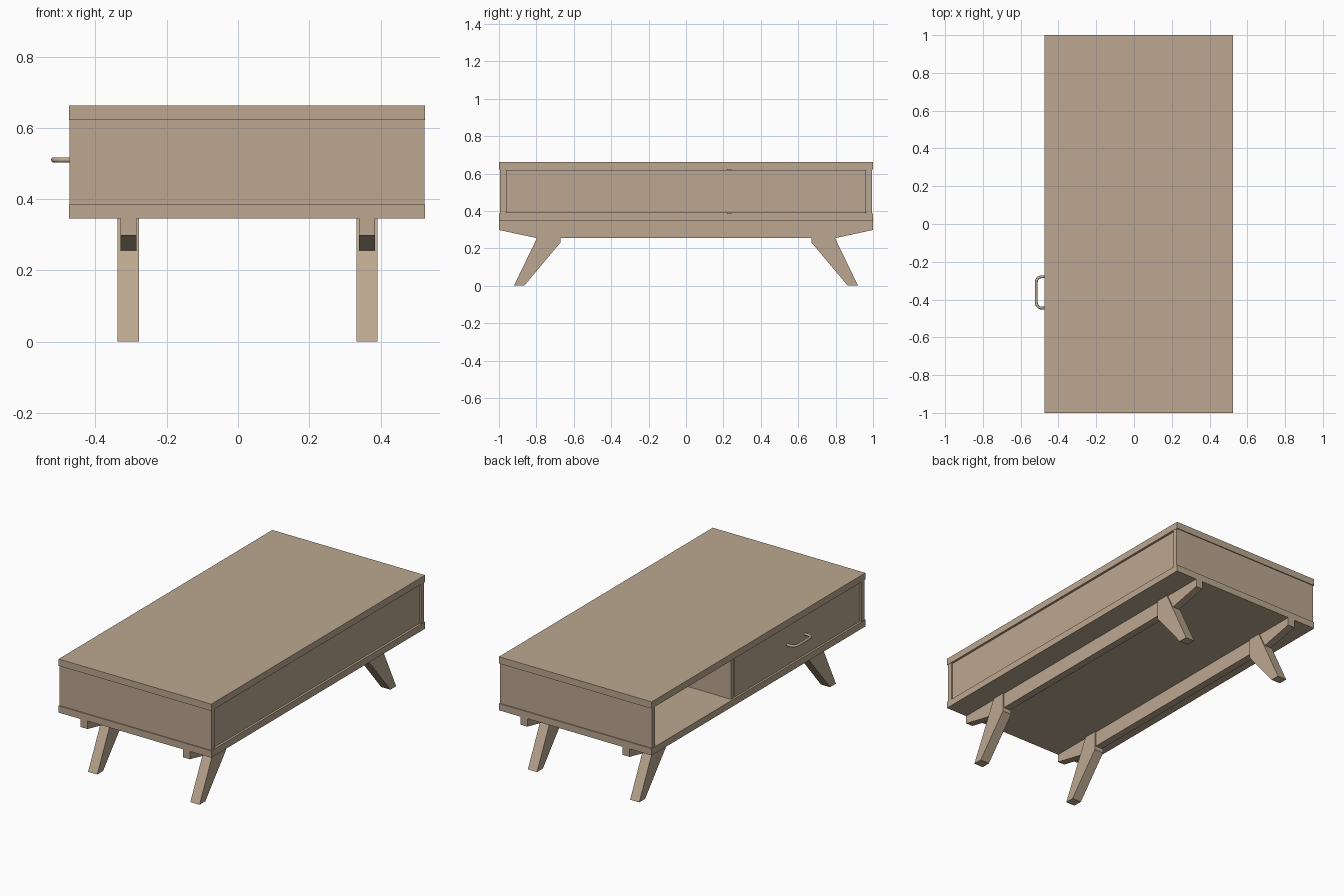
import bpy, bmesh, math

if "Cube" in bpy.data.objects:
    bpy.data.objects.remove(bpy.data.objects["Cube"])

wood = bpy.data.materials.new("wood")
wood.diffuse_color = (0.50, 0.39, 0.28, 1)
wood.use_nodes = True
wood.node_tree.nodes["Principled BSDF"].inputs["Base Color"].default_value = wood.diffuse_color


def finish(name, bm):
    bmesh.ops.recalc_face_normals(bm, faces=bm.faces)
    me = bpy.data.meshes.new(name)
    bm.to_mesh(me)
    bm.free()
    ob = bpy.data.objects.new(name, me)
    me.materials.append(wood)
    bpy.context.collection.objects.link(ob)
    return ob


def box(name, x, y, z):
    bm = bmesh.new()
    bmesh.ops.create_cube(bm, size=1)
    for v in bm.verts:
        v.co = [(a + b) / 2 + c * (b - a) for c, (a, b) in zip(v.co, (x, y, z))]
    return finish(name, bm)


def extrude_x(name, profile, xc, width):
    """Extrude a (y, z) profile along x, centred on xc."""
    bm = bmesh.new()
    face = bm.faces.new([bm.verts.new((xc - width / 2, y, z)) for y, z in profile])
    ext = bmesh.ops.extrude_face_region(bm, geom=[face])
    bmesh.ops.translate(bm, vec=(width, 0, 0),
                        verts=[g for g in ext["geom"] if isinstance(g, bmesh.types.BMVert)])
    return finish(name, bm)


X0, X1 = -0.475, 0.525          # cabinet depth
Z0, Z1, Z2, Z3 = 0.345, 0.385, 0.622, 0.662

# Cabinet boards
box("top_board", (X0, X1), (-1, 1), (Z2, Z3))
box("bottom_board", (X0, X1), (-1, 1), (Z0, Z1))
for s, side in ((-1, "front"), (1, "rear")):
    box(side + "_end_panel", (X0 + 0.002, X1 - 0.002),
        sorted((s * 0.965, s * 0.994)), (Z1, Z2))
box("divider", (X0 + 0.01, X1 - 0.025), (0.218, 0.242), (Z1, Z2))
box("back_panel", (X1 - 0.03, X1 - 0.01), (-0.963, 0.963), (Z1 + 0.003, Z2 - 0.003))

# Drawer front beside the open compartment
box("drawer_front", (X0 + 0.008, X0 + 0.032), (-0.962, 0.215), (Z1 + 0.003, Z2 - 0.003))

# Rounded pull handle
yc, half, r, xo = -0.362, 0.083, 0.03, -0.5175
path = [(X0 + 0.012, yc - half)]
for s in (-1, 1):
    arc = [(xo + r - r * math.sin(a), yc + s * (half - r + r * math.cos(a)))
           for a in (math.pi / 2 * i / 6 for i in range(7))]
    path += arc if s < 0 else arc[::-1]
path.append((X0 + 0.012, yc + half))
cu = bpy.data.curves.new("drawer_handle", "CURVE")
cu.dimensions = "3D"
cu.bevel_depth = 0.0075
cu.bevel_resolution = 3
cu.use_fill_caps = True
sp = cu.splines.new("POLY")
sp.points.add(len(path) - 1)
for p, (x, y) in zip(sp.points, path):
    p.co = (x, y, 0.51, 1)
cu.materials.append(wood)
bpy.context.collection.objects.link(bpy.data.objects.new("drawer_handle", cu))

# Two long rails with splayed legs
rail = [(-1, Z0), (-1, 0.298), (-0.8, 0.255), (0.8, 0.255), (1, 0.298), (1, Z0)]
leg = [(-0.92, 0), (-0.865, 0), (-0.672, 0.23), (-0.672, Z0), (-0.753, Z0)]
for xc, side in ((-0.308, "left"), (0.362, "right")):
    extrude_x(side + "_rail", rail, xc, 0.045)
    for s, end in ((1, "front"), (-1, "rear")):
        extrude_x(f"{end}_{side}_leg", [(s * y, z) for y, z in leg], xc, 0.06)
